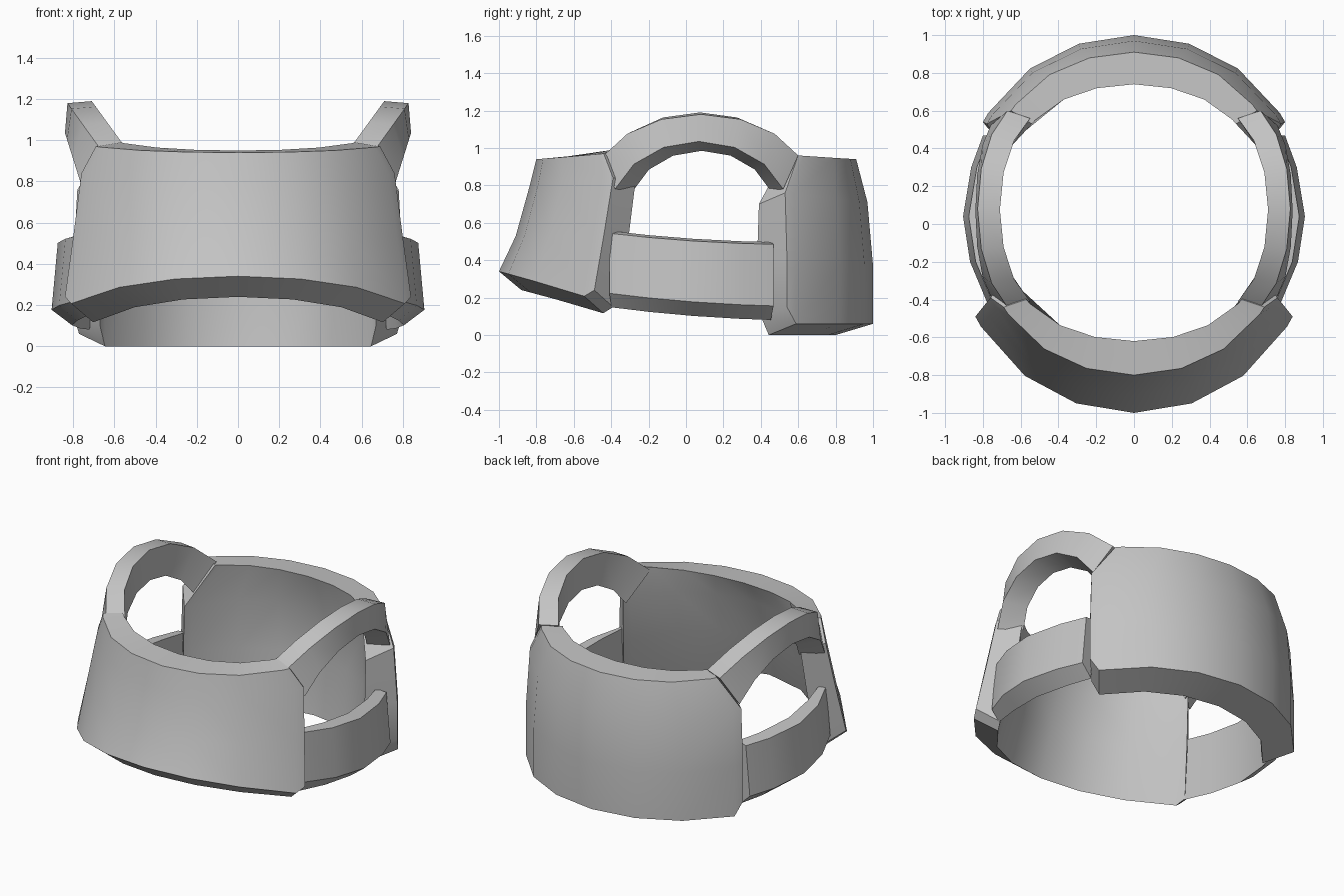
import bpy, bmesh
from math import sin, cos, radians

cube = bpy.data.objects.get("Cube")
if cube:
    bpy.data.objects.remove(cube, do_unlink=True)

grey = bpy.data.materials.new("plain_grey")
grey.use_nodes = True
COLOUR = (0.55, 0.55, 0.55, 1)
grey.diffuse_color = COLOUR
grey.node_tree.nodes["Principled BSDF"].inputs["Base Color"].default_value = COLOUR


def loft(name, rings):
    """Skin a row of closed rings and cap both ends with quad strips."""
    bm = bmesh.new()
    rows = [[bm.verts.new(p) for p in ring] for ring in rings]
    n = len(rows[0])
    for a, b in zip(rows, rows[1:]):
        for i in range(n):
            j = (i + 1) % n
            bm.faces.new((a[i], a[j], b[j], b[i]))
    for row in (rows[0], rows[-1]):
        for i in range(n // 2 - 1):
            bm.faces.new((row[i], row[i + 1], row[n - 2 - i], row[n - 1 - i]))
    bmesh.ops.recalc_face_normals(bm, faces=bm.faces)
    mesh = bpy.data.meshes.new(name)
    bm.to_mesh(mesh)
    bm.free()
    mesh.materials.append(grey)
    obj = bpy.data.objects.new(name, mesh)
    bpy.context.collection.objects.link(obj)
    bpy.ops.object.select_all(action="DESELECT")
    obj.select_set(True)
    bpy.context.view_layer.objects.active = obj
    bpy.ops.object.shade_smooth_by_angle(angle=radians(30))


def plate(name, rows):
    """Curved plate; each row is edge x, centre y, edge y, centre z, edge z, corner lift."""
    span = radians(63)
    half = (0.3, 0.6, 0.94, 1)
    rings = []
    for s in [-h for h in reversed(half)] + [0] + list(half):
        t = s * span
        bow = (1 - cos(t)) / (1 - cos(span))
        rings.append([(xe * sin(t) / sin(span), yc + (ye - yc) * bow,
                       zc + (ze - zc) * s * s + (lift if abs(s) == 1 else 0))
                      for xe, yc, ye, zc, ze, lift in rows])
    loft(name, rings)


# Chest plate: outer rows top to bottom, then inner rows bottom to top
plate("front_plate", [
    (0.69, -0.80, -0.44, 0.94, 0.97, 0),
    (0.76, -0.835, -0.39, 0.80, 0.84, 0),
    (0.80, -0.91, -0.44, 0.53, 0.53, 0),
    (0.84, -1.00, -0.49, 0.34, 0.19, 0.05),
    (0.73, -0.88, -0.39, 0.24, 0.10, 0.05),
    (0.68, -0.775, -0.31, 0.53, 0.50, 0),
    (0.655, -0.70, -0.27, 0.80, 0.82, 0),
    (0.57, -0.62, -0.40, 0.95, 0.99, 0),
])

# Back plate
plate("back_plate", [
    (0.65, 0.91, 0.60, 0.94, 0.96, 0),
    (0.78, 0.97, 0.53, 0.71, 0.76, 0),
    (0.80, 1.00, 0.54, 0.37, 0.40, 0),
    (0.80, 1.00, 0.54, 0.06, 0.06, 0.09),
    (0.67, 0.80, 0.40, 0.00, 0.00, 0.10),
    (0.67, 0.84, 0.38, 0.37, 0.40, 0),
    (0.67, 0.82, 0.39, 0.70, 0.70, 0),
    (0.54, 0.74, 0.53, 0.95, 0.96, 0),
])


def side_band(name, side):
    """Belt between the plates; stations are outer x, y and inner taper."""
    rings = []
    for x, y, inner in ((0.78, -0.41, 0.92), (0.868, -0.2, 0.88), (0.905, 0.04, 0.87),
                        (0.862, 0.3, 0.87), (0.80, 0.468, 0.88)):
        sag = 0.06 * y * y
        top, low = 0.505 - 0.07 * y + sag, 0.18 - 0.08 * y + sag
        rings.append([(side * (x - 0.03), y, top), (side * x, y, low),
                      (side * x * (inner + 0.02), y * 0.97, low - 0.075),
                      (side * x * inner, y * 0.97, top + 0.012)])
    loft(name, rings)


def shoulder_strap(name, side):
    """Arched strap; each rail is middle x, end x, front y, back y, middle z, end z, arc."""
    rails = [
        (0.828, 0.67, -0.44, 0.60, 1.18, 0.96, 65),
        (0.84, 0.76, -0.38, 0.52, 1.035, 0.78, 70),
        (0.71, 0.64, -0.28, 0.45, 0.985, 0.775, 70),
        (0.71, 0.55, -0.41, 0.56, 1.19, 0.97, 65),
    ]
    rings = []
    for i in range(-3, 4):
        ring = []
        for xm, xe, y0, y1, zm, ze, arc in rails:
            span = radians(arc)
            t = i / 3 * span
            across = sin(t) / sin(span)
            rise = (cos(t) - cos(span)) / (1 - cos(span))
            ring.append((side * (xe + (xm - xe) * rise),
                         (y0 + y1) / 2 + (y1 - y0) / 2 * across,
                         ze + (zm - ze) * rise))
        rings.append(ring)
    loft(name, rings)


# Side bands and shoulder straps, one of each per side
for label, side in (("left", 1), ("right", -1)):
    side_band(label + "_side_band", side)
    shoulder_strap(label + "_shoulder_strap", side)
